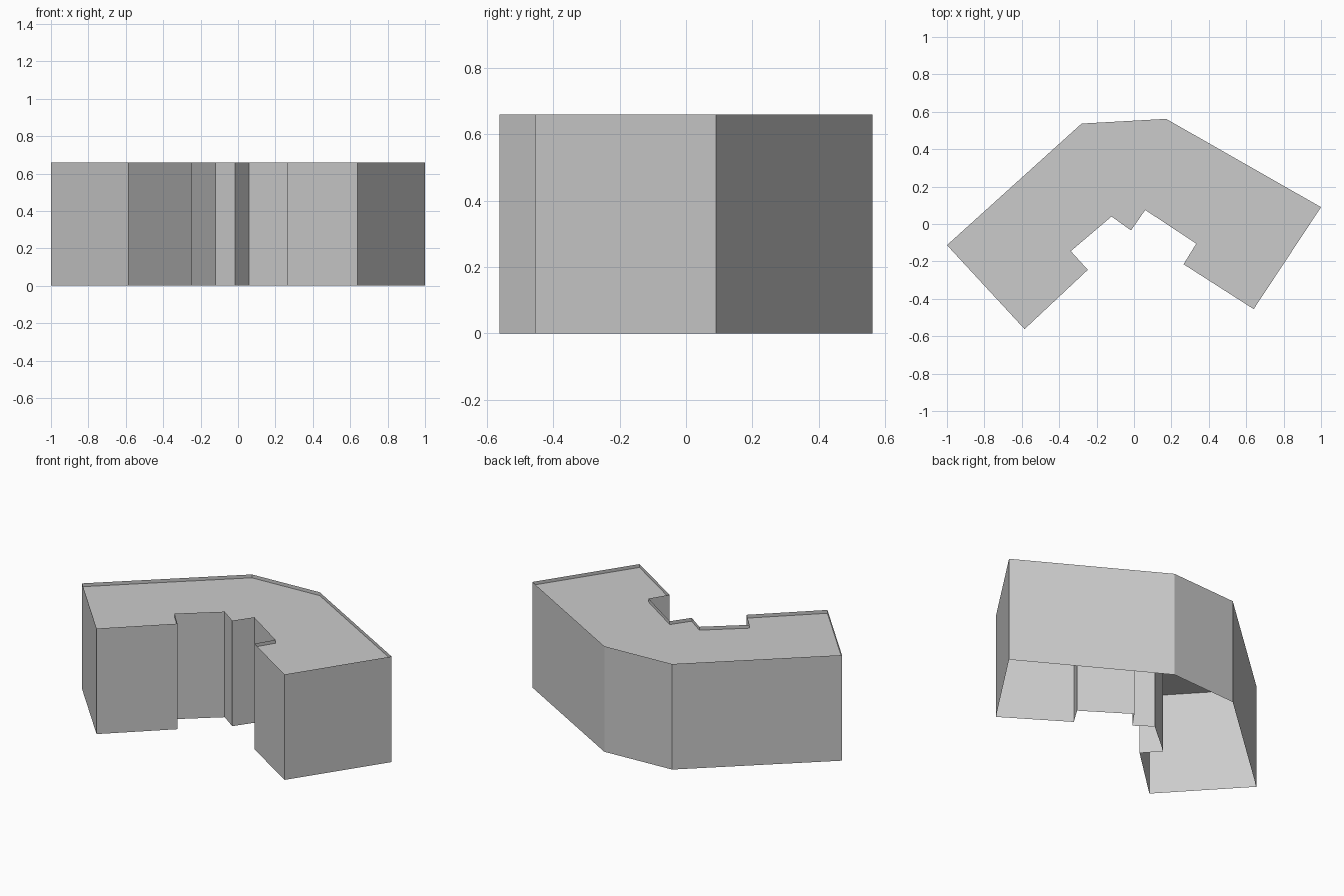
import bpy, bmesh

if "Cube" in bpy.data.objects:
    bpy.data.objects.remove(bpy.data.objects["Cube"])

HEIGHT = 0.66      # top of the walls
ROOF_Z = 0.639     # flat roof, sunk behind the wall tops

# Building footprint, anticlockwise from the front left corner
FOOTPRINT = [
    (-0.585, -0.562), (-0.247, -0.245), (-0.338, -0.145), (-0.12, 0.04),
    (-0.016, -0.034), (0.06, 0.075), (0.333, -0.105), (0.265, -0.215),
    (0.64, -0.455), (1.0, 0.09), (0.172, 0.562), (-0.28, 0.537), (-1.0, -0.113),
]


def make_object(name, bm):
    mesh = bpy.data.meshes.new(name)
    bm.to_mesh(mesh)
    bm.free()
    obj = bpy.data.objects.new(name, mesh)
    bpy.context.collection.objects.link(obj)
    return obj


def ring(bm, z):
    return [bm.verts.new((x, y, z)) for x, y in FOOTPRINT]


# Outer walls: thin sheets, open underneath, rising past the roof as a rim
bm = bmesh.new()
low, high = ring(bm, 0), ring(bm, HEIGHT)
for i in range(len(low)):
    j = (i + 1) % len(low)
    bm.faces.new((low[i], low[j], high[j], high[i]))
make_object("outer_walls", bm)

# Flat roof
bm = bmesh.new()
bm.faces.new(ring(bm, ROOF_Z))
make_object("flat_roof", bm)
